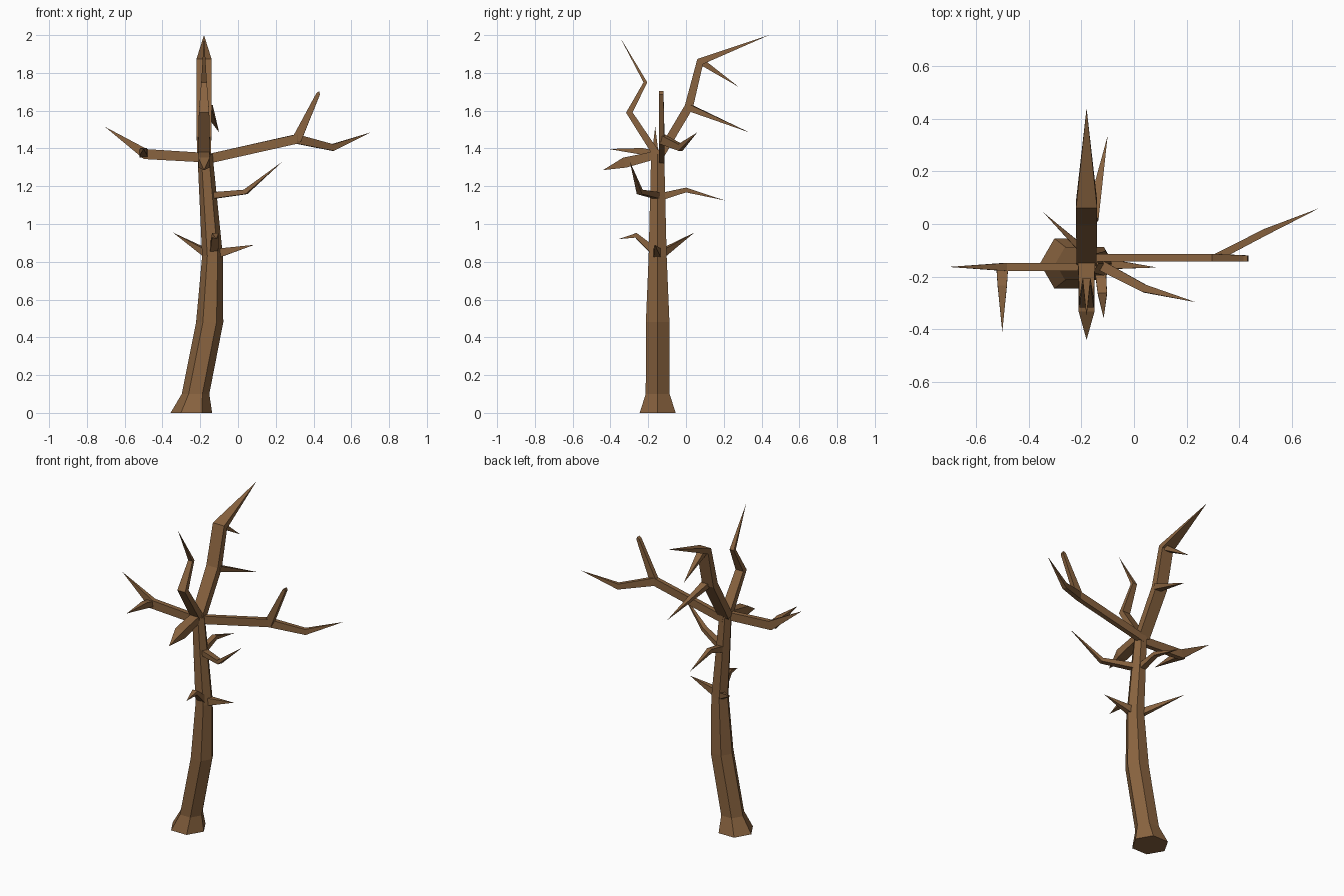
import bpy, bmesh, math
from mathutils import Vector

bark = bpy.data.materials.new("bark")
bark.diffuse_color = (0.25, 0.125, 0.05, 1)


def skin(name, rings):
    """Bridge equal-length rings into a closed flat-shaded mesh."""
    bm = bmesh.new()
    loops = [[bm.verts.new(p) for p in r] for r in rings]
    n = len(loops[0])
    for a, b in zip(loops, loops[1:]):
        for i in range(n):
            j = (i + 1) % n
            bm.faces.new((a[i], a[j], b[j], b[i]))
    bm.faces.new(loops[0][::-1])
    bm.faces.new(loops[-1])
    bmesh.ops.remove_doubles(bm, verts=bm.verts, dist=1e-4)
    bmesh.ops.recalc_face_normals(bm, faces=bm.faces)
    me = bpy.data.meshes.new(name)
    bm.to_mesh(me)
    bm.free()
    me.materials.append(bark)
    ob = bpy.data.objects.new(name, me)
    bpy.context.collection.objects.link(ob)


def limb(name, *path):
    """Four-sided limb; each point is x, y, z, width, thickness."""
    pts = [Vector(p[:3]) for p in path]
    rings, last = [], None
    for i, p in enumerate(pts):
        t = Vector()
        if i > 0:
            t += (p - pts[i - 1]).normalized()
        if i < len(pts) - 1:
            t += (pts[i + 1] - p).normalized()
        t.normalize()
        side = t.cross(Vector((0, 0, 1))).normalized()
        if last and side.dot(last) < 0:
            side = -side
        last = side
        up = side.cross(t)
        w, h = path[i][3] / 2, path[i][4] / 2
        rings.append([p + side * w * a + up * h * b
                      for a, b in ((-1, -1), (1, -1), (1, 1), (-1, 1))])
    skin(name, rings)


# Leaning six-sided trunk: centre x, z, radius
trunk = [(-0.247, 0, 0.11), (-0.225, 0.1, 0.073), (-0.15, 0.48, 0.072),
         (-0.135, 0.83, 0.055), (-0.175, 1.37, 0.04)]
skin("trunk", [[(x + r * math.cos(k * math.pi / 3),
                 -0.15 + r * math.sin(k * math.pi / 3), z)
                for k in range(6)] for x, z, r in trunk])

# Crown: tall rear bough with two spikes
limb("rear_bough", (-0.18, -0.14, 1.36, .075, .045), (-0.18, 0.015, 1.62, .08, .045),
     (-0.18, 0.075, 1.86, .08, .04), (-0.18, 0.44, 2.0, 0, 0))
limb("rear_bough_lower_spike", (-0.16, 0.02, 1.615, .05, .035), (-0.1, 0.335, 1.485, 0, 0))
limb("rear_bough_upper_spike", (-0.18, 0.08, 1.86, .05, .035), (-0.18, 0.28, 1.725, 0, 0))

# Crown: crooked front bough and short forward stub
limb("front_bough", (-0.18, -0.15, 1.36, .065, .04), (-0.18, -0.30, 1.59, .055, .035),
     (-0.18, -0.215, 1.75, .03, .02), (-0.18, -0.35, 1.99, 0, 0))
limb("forward_stub", (-0.18, -0.14, 1.37, .06, .04), (-0.18, -0.325, 1.325, .06, .055),
     (-0.18, -0.44, 1.285, 0, 0))

# Crown: left bough with forward spike
limb("left_bough", (-0.15, -0.163, 1.35, .03, .05), (-0.49, -0.163, 1.37, .03, .055),
     (-0.705, -0.163, 1.515, 0, 0))
limb("left_bough_spike", (-0.5, -0.16, 1.37, .045, .035), (-0.5, -0.235, 1.385, .035, .035),
     (-0.5, -0.41, 1.397, 0, 0))

# Crown: right bough with upright blade-tipped fork
limb("right_bough", (-0.18, -0.128, 1.34, .03, .05), (0.31, -0.128, 1.45, .03, .05),
     (0.5, -0.03, 1.405, .025, .035), (0.703, 0.06, 1.485, 0, 0))
limb("right_bough_fork", (0.31, -0.128, 1.445, .028, .05), (0.425, -0.131, 1.69, .024, .02),
     (0.43, -0.131, 1.703, .024, 0))

# Mid-trunk branches
limb("mid_right_branch", (-0.14, -0.15, 1.15, .04, .035), (0.04, -0.245, 1.17, .03, .025),
     (0.235, -0.297, 1.33, 0, 0))
limb("mid_rear_branch", (-0.16, -0.15, 1.14, .04, .04), (-0.165, 0.0, 1.18, .03, .025),
     (-0.17, 0.205, 1.125, 0, 0))

# Low spikes
limb("low_left_spike", (-0.14, -0.15, 0.83, .04, .045), (-0.345, 0.045, 0.955, 0, 0))
limb("low_right_spike", (-0.13, -0.15, 0.84, .045, .055), (0.087, -0.165, 0.89, 0, 0))
limb("low_front_spike", (-0.13, -0.15, 0.84, .045, .045), (-0.12, -0.265, 0.94, .035, .025),
     (-0.115, -0.357, 0.92, 0, 0))
